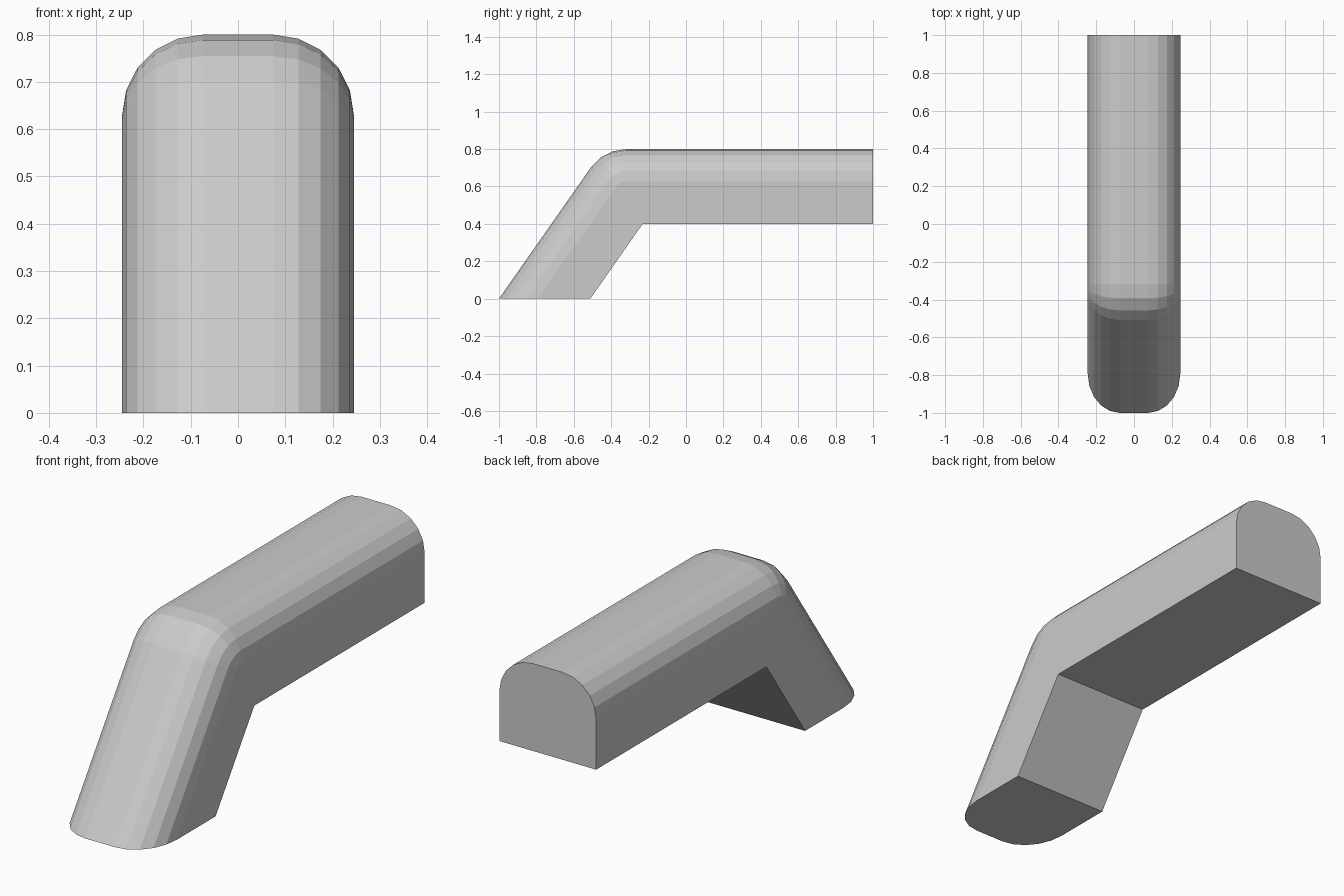
import bpy
import bmesh
from math import sin, cos, tan, radians, pi

cube = bpy.data.objects.get("Cube")
if cube:
    bpy.data.objects.remove(cube, do_unlink=True)

HALF_WIDTH, THICK, HEIGHT = 0.245, 0.4, 0.8
EDGE_R = 0.17        # rounding of the long upper edges
BEND_R = 0.23        # rounding of the elbow
LEAN = radians(55)   # slope of the leg
EDGE_STEPS, BEND_STEPS = 5, 3

grey = bpy.data.materials.new("light_grey")
grey.use_nodes = True
grey.diffuse_color = (0.6, 0.6, 0.6, 1)
grey.node_tree.nodes["Principled BSDF"].inputs["Base Color"].default_value = (0.6, 0.6, 0.6, 1)

# Cross-section as (x, depth below the outer surface)
half = [(HALF_WIDTH, THICK)]
for i in range(EDGE_STEPS + 1):
    a = pi / 2 * i / EDGE_STEPS
    half.append((HALF_WIDTH - EDGE_R + EDGE_R * cos(a), EDGE_R * (1 - sin(a))))
section = half + [(-x, d) for x, d in reversed(half)]


def path(d):
    """Side profile at depth d: foot, rounded elbow, far end."""
    r = max(BEND_R - d, 0)
    corner_y = -1 + HEIGHT / tan(LEAN) + d * tan(LEAN / 2)
    cy, cz = corner_y + r * tan(LEAN / 2), HEIGHT - d - r
    pts = [(-1 + d / sin(LEAN), 0)]
    for i in range(BEND_STEPS + 1):
        a = LEAN * (1 - i / BEND_STEPS)
        pts.append((cy - r * sin(a), cz + r * cos(a)))
    return pts + [(1, HEIGHT - d)]


# Bent bar swept from the section, closed at both ends
bm = bmesh.new()
rails = [[bm.verts.new((x, y, z)) for y, z in path(d)] for x, d in section]
for k, rail in enumerate(rails):
    nxt = rails[(k + 1) % len(rails)]
    for j in range(len(rail) - 1):
        bm.faces.new((rail[j], rail[j + 1], nxt[j + 1], nxt[j]))
bm.faces.new([rail[0] for rail in rails])
bm.faces.new([rail[-1] for rail in rails])
bmesh.ops.remove_doubles(bm, verts=bm.verts, dist=0.0001)
bmesh.ops.recalc_face_normals(bm, faces=bm.faces)

mesh = bpy.data.meshes.new("bent_bar")
bm.to_mesh(mesh)
bm.free()
mesh.materials.append(grey)
bpy.context.collection.objects.link(bpy.data.objects.new("bent_bar", mesh))
